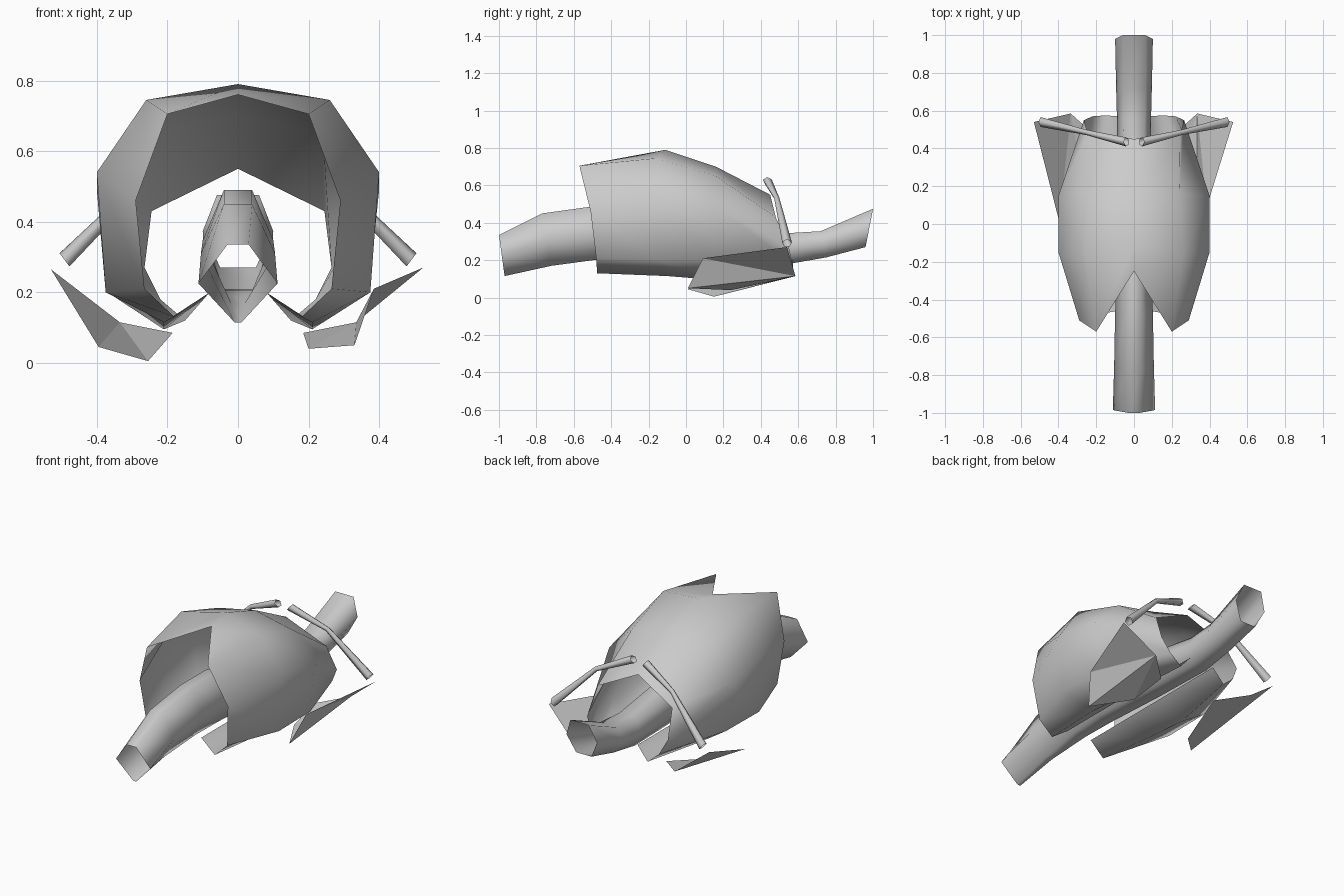
import bpy

cube = bpy.data.objects.get("Cube")
if cube:
    bpy.data.objects.remove(cube)

grey = bpy.data.materials.new("plain_grey")
grey.use_nodes = True
grey.diffuse_color = (0.6, 0.6, 0.6, 1)
grey.node_tree.nodes["Principled BSDF"].inputs["Base Color"].default_value = (0.6, 0.6, 0.6, 1)


def make(name, verts, faces, smooth=True):
    mesh = bpy.data.meshes.new(name)
    mesh.from_pydata(verts, [], faces)
    mesh.materials.append(grey)
    obj = bpy.data.objects.new(name, mesh)
    bpy.context.collection.objects.link(obj)
    for p in mesh.polygons:
        p.use_smooth = smooth
    return obj


def loft(name, rings, closed):
    """Skin a row of rings that all have the same number of points."""
    n = len(rings[0])
    verts = [p for r in rings for p in r]
    faces = []
    for i in range(len(rings) - 1):
        for j in range(n if closed else n - 1):
            k = (j + 1) % n
            faces.append((i * n + j, i * n + k, (i + 1) * n + k, (i + 1) * n + j))
    return make(name, verts, faces)


def mirrored(half):
    """Complete a ring whose first point lies on the centre plane."""
    return [(-x, y, z) for x, y, z in reversed(half[1:])] + half


# Open body shell: centre top, shoulder, side, lower side, keel, inner fold
shell_halves = [
    [(0, -.25, .76), (.2, -.57, .705), (.29, -.51, .46),
     (.265, -.48, .21), (.18, -.475, .13), (.08, -.46, .2)],
    [(0, -.11, .79), (.26, -.16, .745), (.4, -.15, .54),
     (.375, -.15, .2), (.21, -.1, .115), (.08, -.1, .2)],
    [(0, .16, .7), (.24, .16, .65), (.4, .15, .49),
     (.37, .15, .2), (.21, .15, .095), (.08, .15, .2)],
    [(0, .45, .55), (.245, .48, .43), (.265, .55, .27),
     (.22, .57, .18), (.15, .575, .12), (.08, .57, .2)],
]
loft("body_shell", [mirrored(h) for h in shell_halves], False)

# Long open tube: y at top, y at bottom, top, bottom, half width,
# half width of top, half width of bottom
stations = [
    (-1, -.97, .335, .115, .112, .03, .01),
    (-.77, -.72, .45, .17, .105, .04, .02),
    (-.48, -.46, .49, .205, .1, .04, .04),
    (-.25, -.25, .49, .21, .09, .04, .05),
    (.15, .15, .41, .19, .085, .05, .05),
    (.55, .55, .345, .18, .09, .055, .05),
    (.72, .75, .355, .215, .095, .06, .05),
    (1, .96, .475, .27, .1, .06, .05),
]
tube_rings = []
for yt, yb, t, b, w, a, c in stations:
    ym, zm = (yt + yb) / 2, (t + b) / 2
    tube_rings.append([(a, yt, t), (w, ym, zm), (c, yb, b),
                       (-c, yb, b), (-w, ym, zm), (-a, yt, t)])
loft("long_tube", tube_rings, True)

# Bent thin rods at the back
for side, label in ((1, "left"), (-1, "right")):
    path = [(.04, .435, .625, .024), (.25, .485, .53, .014), (.49, .54, .29, .026)]
    rings = []
    for x, y, z, r in path:
        # each ring lies across the rod, which runs outward and down
        rings.append([(side * (x + .6 * u * r), y + v * r, z + .8 * u * r)
                      for u, v in ((1, 0), (.3, 1), (-.8, .6), (-.8, -.6), (.3, -1))])
    loft(label + "_rod", rings, True)

# Flat flaps below the shell, one sheet each
make("left_flap",
     [(.525, .54, .27), (.335, .585, .115), (.185, .45, .085),
      (.2, .24, .04), (.33, .01, .05), (.385, .09, .21)],
     [(0, 1, 5), (1, 4, 5), (1, 3, 4), (1, 2, 3)], False)
make("right_flap",
     [(-.53, .54, .265), (-.335, .585, .115), (-.185, .45, .085),
      (-.255, .15, .005), (-.395, .01, .045)],
     [(0, 4, 1), (1, 4, 3), (1, 3, 2)], False)
